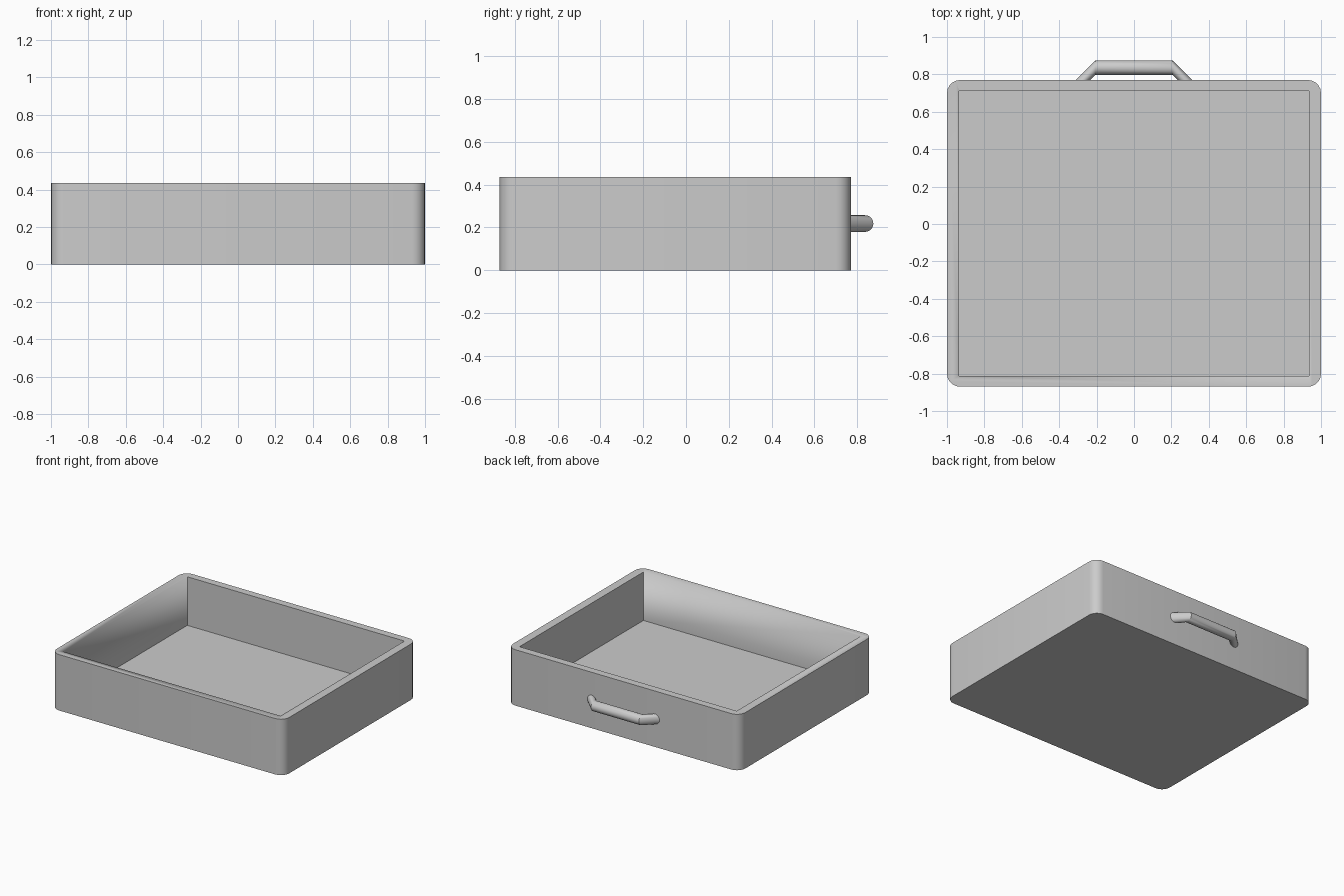
import bpy, bmesh, math

if "Cube" in bpy.data.objects:
    bpy.data.objects.remove(bpy.data.objects["Cube"])


def finish(name, bm, angle=30):
    bmesh.ops.recalc_face_normals(bm, faces=bm.faces)
    me = bpy.data.meshes.new(name)
    bm.to_mesh(me)
    bm.free()
    ob = bpy.data.objects.new(name, me)
    bpy.context.collection.objects.link(ob)
    bpy.context.view_layer.objects.active = ob
    ob.select_set(True)
    bpy.ops.object.shade_smooth_by_angle(angle=math.radians(angle))
    ob.select_set(False)
    return ob


def box(x0, x1, y0, y1, z0, z1):
    bm = bmesh.new()
    bmesh.ops.create_cube(bm, size=1)
    for v in bm.verts:
        v.co = (x1 if v.co.x > 0 else x0, y1 if v.co.y > 0 else y0, z1 if v.co.z > 0 else z0)
    return bm


# Drawer tray: box with rounded vertical corners and a sharp rectangular cavity
bm = box(-1, 1, -0.87, 0.77, 0, 0.435)
upright = [e for e in bm.edges if abs(e.verts[0].co.z - e.verts[1].co.z) > 0.1]
bmesh.ops.bevel(bm, geom=upright, offset=0.07, segments=5, profile=0.5, affect='EDGES')
tray = finish("drawer_tray", bm)

cutter = finish("cavity_cutter", box(-0.935, 0.935, -0.812, 0.712, 0.057, 0.6))
cutter.hide_render = True
cutter.hide_viewport = True
cut = tray.modifiers.new("cavity", 'BOOLEAN')
cut.object = cutter
cut.operation = 'DIFFERENCE'
cut.solver = 'EXACT'

# Handle: round bar whose slanted ends run at 45 degrees into the wall
SIDES, R, BAR_Y, BAR_Z, BEND_X, ROOT_Y = 20, 0.039, 0.836, 0.218, 0.206, 0.76
bm = bmesh.new()
rings = []
for side, root in ((-1, True), (-1, False), (1, False), (1, True)):
    ring = []
    for i in range(SIDES):
        a = math.tau * i / SIDES
        y, z = BAR_Y + R * math.cos(a), BAR_Z + R * math.sin(a)
        if root:
            ring.append(bm.verts.new((side * (BEND_X + y - ROOT_Y), ROOT_Y, z)))
        else:
            ring.append(bm.verts.new((side * BEND_X, y, z)))
    rings.append(ring)
for a, b in zip(rings, rings[1:]):
    for i in range(SIDES):
        j = (i + 1) % SIDES
        bm.faces.new((a[i], a[j], b[j], b[i]))
bm.faces.new(rings[0])
bm.faces.new(rings[-1])
finish("handle", bm)
